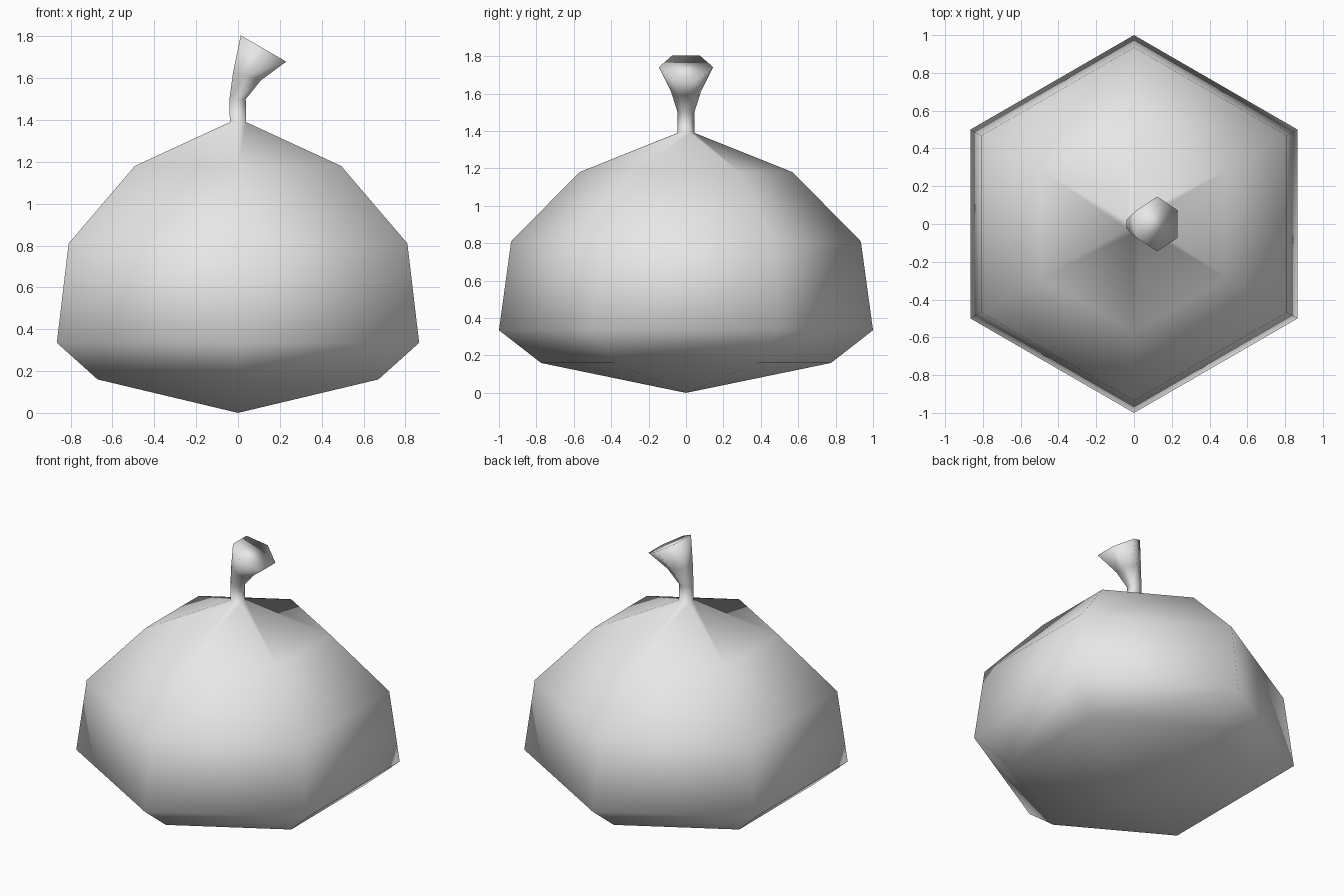
import bpy
import bmesh
from math import sin, cos, radians
from mathutils import Vector, Matrix

SIDES = 6

cube = bpy.data.objects.get("Cube")
if cube:
    bpy.data.objects.remove(cube, do_unlink=True)


def make_material(name, colour):
    mat = bpy.data.materials.new(name)
    mat.use_nodes = True
    mat.diffuse_color = colour
    mat.node_tree.nodes["Principled BSDF"].inputs["Base Color"].default_value = colour
    return mat


def add_ring(bm, radius, z, x=0.0, tilt=0.0):
    """Hexagon with corners on the y axis, leaning towards +x by tilt degrees."""
    lean = Matrix.Rotation(radians(tilt), 3, "Y")
    ring = []
    for i in range(SIDES):
        a = radians(90 + 360 * i / SIDES)
        offset = lean @ Vector((radius * cos(a), radius * sin(a), 0))
        ring.append(bm.verts.new(Vector((x, 0, z)) + offset))
    return ring


def bridge(bm, low, high):
    for i in range(SIDES):
        j = (i + 1) % SIDES
        bm.faces.new((low[i], low[j], high[j], high[i]))


bm = bmesh.new()

# Squash body: radius and height, from the base up to the neck
body = [(0.775, 0.16), (1.0, 0.335), (0.935, 0.81), (0.57, 1.18), (0.045, 1.39)]
# Flared stem: radius, height, sideways shift and lean
stem = [(0.045, 1.50, -0.002, 0), (0.08, 1.61, 0.043, 17), (0.145, 1.742, 0.122, 30)]

rings = [add_ring(bm, *spec) for spec in body + stem]
for low, high in zip(rings, rings[1:]):
    bridge(bm, low, high)

# Pointed underside
tip = bm.verts.new((0, 0, 0))
for i in range(SIDES):
    bm.faces.new((tip, rings[0][(i + 1) % SIDES], rings[0][i]))

# Cut end of the stem
bm.faces.new(rings[-1])

bmesh.ops.recalc_face_normals(bm, faces=bm.faces)
for face in bm.faces:
    face.smooth = True

mesh = bpy.data.meshes.new("squash_with_stem")
bm.to_mesh(mesh)
bm.free()
mesh.materials.append(make_material("light grey", (0.8, 0.8, 0.8, 1)))
squash = bpy.data.objects.new("squash_with_stem", mesh)
bpy.context.collection.objects.link(squash)
